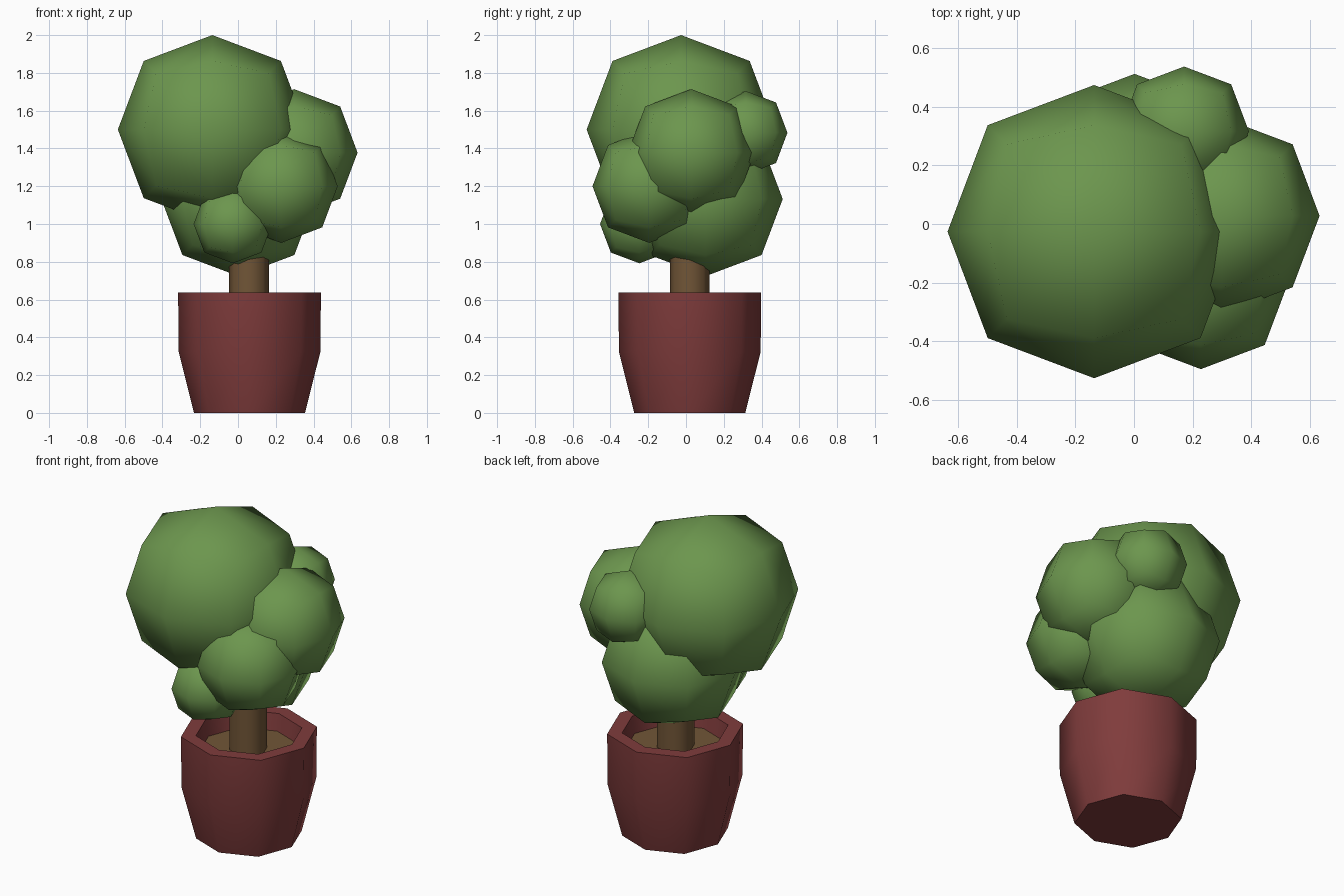
import bpy, bmesh, math

if "Cube" in bpy.data.objects:
    bpy.data.objects.remove(bpy.data.objects["Cube"])


def material(name, rgb):
    m = bpy.data.materials.new(name)
    m.diffuse_color = (*rgb, 1.0)
    m.use_nodes = True
    m.node_tree.nodes["Principled BSDF"].inputs["Base Color"].default_value = m.diffuse_color
    return m


GREEN = material("leaf green", (0.150, 0.305, 0.076))
RED = material("pot red", (0.215, 0.045, 0.045))
BROWN = material("bark and soil brown", (0.165, 0.092, 0.038))


def add_object(name, bm, mat, loc):
    bmesh.ops.recalc_face_normals(bm, faces=bm.faces)
    mesh = bpy.data.meshes.new(name)
    bm.to_mesh(mesh)
    bm.free()
    mesh.materials.append(mat)
    mesh.shade_smooth()
    mesh.set_sharp_from_angle(angle=math.radians(60))
    ob = bpy.data.objects.new(name, mesh)
    ob.location = loc
    bpy.context.collection.objects.link(ob)
    return ob


def lathe(name, profile, mat, loc, sides=8):
    """Eight-sided stack of (radius, height) rings, capped at both ends."""
    bm = bmesh.new()
    rings = []
    for r, z in profile:
        ring = []
        for i in range(sides):
            a = 2 * math.pi * i / sides
            k = r * (1.027 if i % 2 else 1.0)  # diagonals slightly fuller
            ring.append(bm.verts.new((k * math.cos(a), k * math.sin(a), z)))
        rings.append(ring)
    for lo, hi in zip(rings, rings[1:]):
        for i in range(sides):
            j = (i + 1) % sides
            bm.faces.new((lo[i], lo[j], hi[j], hi[i]))
    bm.faces.new(rings[0])
    bm.faces.new(rings[-1])
    return add_object(name, bm, mat, loc)


def leaf_ball(name, center, radius):
    """Cube rounded once by subdivision; its extent shrinks to 0.8395."""
    bm = bmesh.new()
    bmesh.ops.create_cube(bm, size=2 * radius / 0.8395)
    ob = add_object(name, bm, GREEN, center)
    for p in ob.data.polygons:
        p.use_smooth = True
    sharp = ob.data.attributes.get("sharp_edge")
    if sharp:
        ob.data.attributes.remove(sharp)
    sub = ob.modifiers.new("round", 'SUBSURF')
    sub.levels = sub.render_levels = 1


# pot with open top, soil and trunk
AXIS = (0.061, 0.020, 0)
lathe("pot", [(0.294, 0), (0.375, 0.323), (0.378, 0.638),
              (0.295, 0.638), (0.275, 0.50)], RED, AXIS)
lathe("soil", [(0.274, 0.505), (0.278, 0.535)], BROWN, AXIS)
lathe("trunk", [(0.105, 0.51), (0.105, 1.0)], BROWN, (0.058, 0.019, 0))

# foliage
leaf_ball("foliage_crown", (-0.136, -0.026, 1.50), 0.500)
leaf_ball("foliage_right", (0.297, 0.028, 1.378), 0.336)
leaf_ball("foliage_front_right", (0.228, -0.195, 1.20), 0.300)
leaf_ball("foliage_front_low", (-0.027, -0.247, 1.00), 0.208)
leaf_ball("foliage_base", (0.002, 0.104, 1.132), 0.408)
leaf_ball("foliage_back", (0.171, 0.316, 1.483), 0.221)
